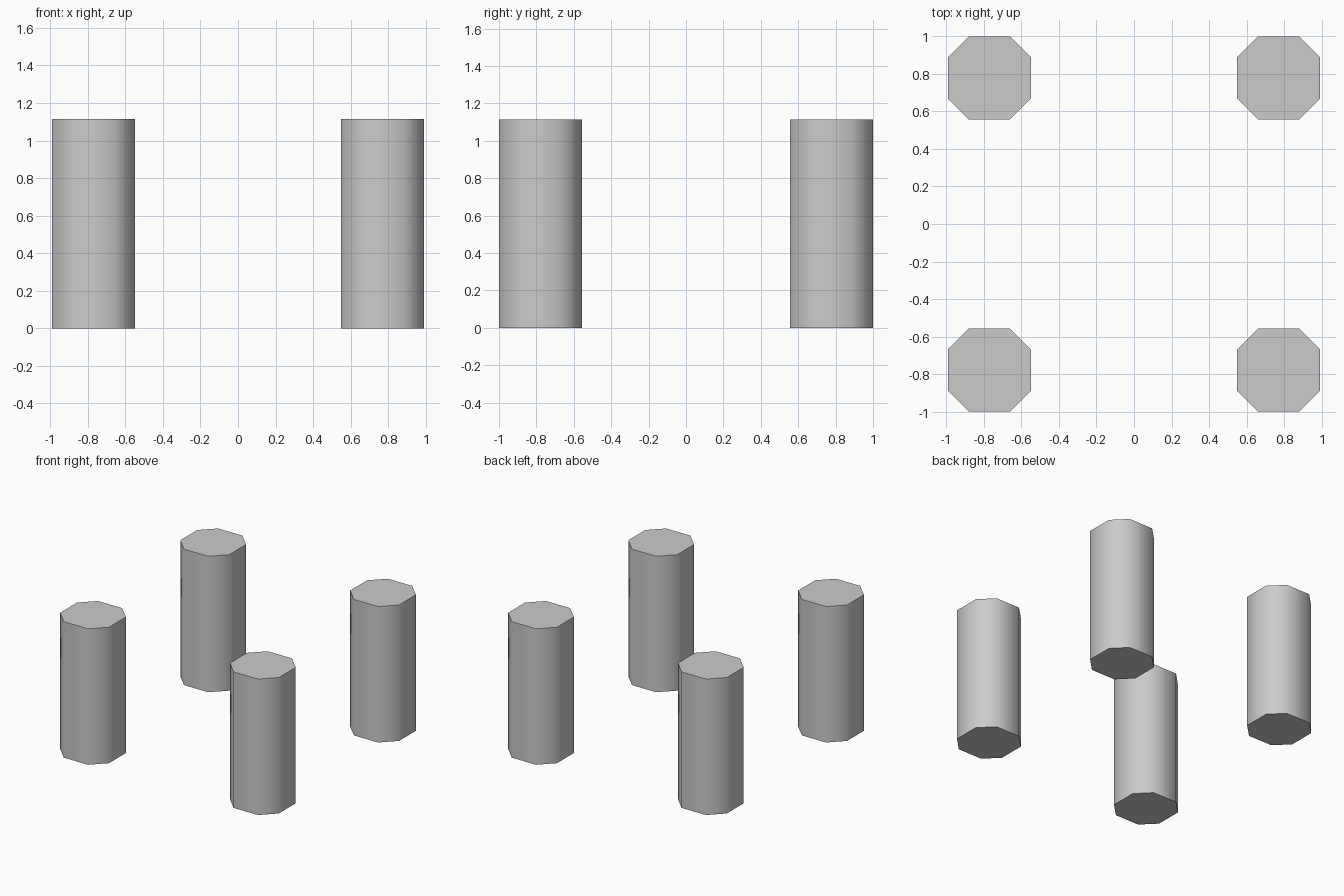
import bpy, bmesh, math

if "Cube" in bpy.data.objects:
    bpy.data.objects.remove(bpy.data.objects["Cube"])

HALF, CHAMFER, HEIGHT = 0.2215, 0.112, 1.115
CX, CY = 0.7705, 0.7785


def add_leg(name, x, y):
    # Square post with its four upright edges chamfered into an octagon
    bm = bmesh.new()
    bmesh.ops.create_cube(bm, size=1)
    for v in bm.verts:
        v.co = (v.co.x * 2 * HALF, v.co.y * 2 * HALF, (v.co.z + 0.5) * HEIGHT)
    upright = [e for e in bm.edges
               if abs(e.verts[0].co.z - e.verts[1].co.z) > 0.5]
    bmesh.ops.bevel(bm, geom=upright, offset=CHAMFER, segments=1,
                    affect='EDGES', offset_type='OFFSET')
    bmesh.ops.recalc_face_normals(bm, faces=bm.faces)
    mesh = bpy.data.meshes.new(name)
    bm.to_mesh(mesh)
    bm.free()
    leg = bpy.data.objects.new(name, mesh)
    leg.location = (x, y, 0)
    bpy.context.collection.objects.link(leg)

    # Smooth sides, sharp rims
    bpy.ops.object.select_all(action='DESELECT')
    leg.select_set(True)
    bpy.context.view_layer.objects.active = leg
    bpy.ops.object.shade_smooth_by_angle(angle=math.radians(60))


# Four legs, one at each corner
for side, sx in (("left", -1), ("right", 1)):
    for end, sy in (("front", -1), ("back", 1)):
        add_leg(f"{end}_{side}_leg", sx * CX, sy * CY)
